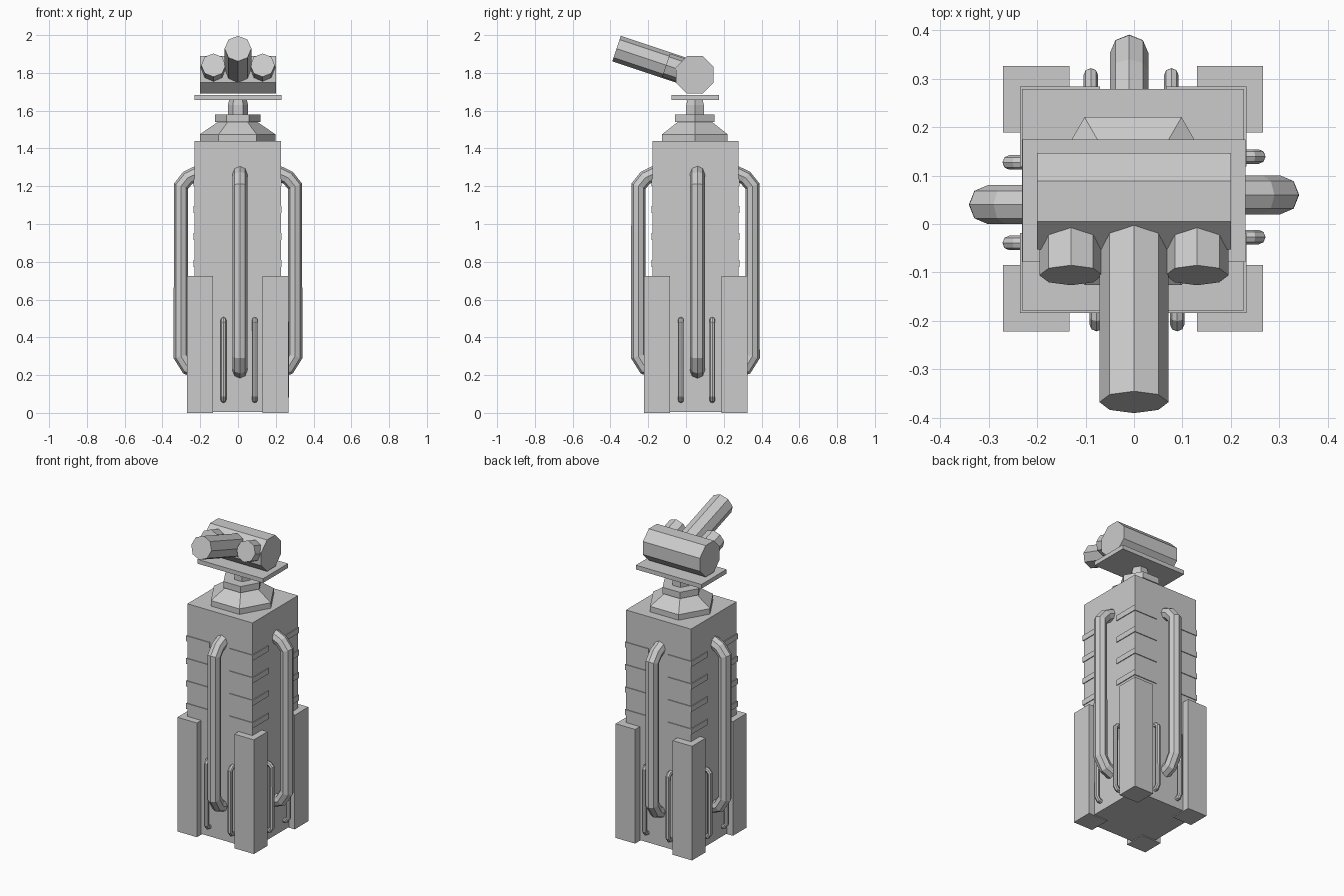
import bpy
from math import radians, pi, cos, sin
from mathutils import Vector, Matrix

if "Cube" in bpy.data.objects:
    bpy.data.objects.remove(bpy.data.objects["Cube"])

CX, CY = -0.002, 0.05            # tower axis


def box(name, center, size):
    bpy.ops.mesh.primitive_cube_add(size=1, location=center)
    o = bpy.context.object
    o.name = name
    o.scale = size
    bpy.ops.object.transform_apply(location=False, rotation=False, scale=True)
    return o


def lathe(name, profile, sides, center):
    """Low-poly stack of (radius, z) rings with capped ends, vertex on +x."""
    verts, faces = [], []
    for r, z in profile:
        for i in range(sides):
            a = 2 * pi * i / sides
            verts.append((r * cos(a), r * sin(a), z))
    for k in range(len(profile) - 1):
        for i in range(sides):
            j = (i + 1) % sides
            faces.append((k * sides + i, k * sides + j,
                          (k + 1) * sides + j, (k + 1) * sides + i))
    faces.append(tuple(reversed(range(sides))))
    top = (len(profile) - 1) * sides
    faces.append(tuple(range(top, top + sides)))
    me = bpy.data.meshes.new(name)
    me.from_pydata(verts, [], faces)
    o = bpy.data.objects.new(name, me)
    o.location = center
    bpy.context.collection.objects.link(o)
    return o


def pipe(name, path, radius, offset, angle):
    """Octagonal pipe; path is (outward, z), turned about the tower axis."""
    cu = bpy.data.curves.new(name, 'CURVE')
    cu.dimensions = '3D'
    cu.bevel_depth = radius
    cu.bevel_resolution = 2
    cu.use_fill_caps = True
    sp = cu.splines.new('POLY')
    sp.points.add(len(path) - 1)
    sp.use_smooth = False
    rot = Matrix.Rotation(angle, 3, 'Z')
    for p, (d, z) in zip(sp.points, path):
        p.co = (*(rot @ Vector((offset, -d, z)) + Vector((0, CY, 0))), 1)
    o = bpy.data.objects.new(name, cu)
    bpy.context.collection.objects.link(o)
    bpy.ops.object.select_all(action='DESELECT')
    o.select_set(True)
    bpy.context.view_layer.objects.active = o
    bpy.ops.object.convert(target='MESH')


# Tower body
box("tower_body", (CX, CY, 0.7225), (0.457, 0.457, 1.435))

# Corner feet and thin corner bands above them
for sx in (-1, 1):
    for sy in (-1, 1):
        box("corner_foot", (CX + sx * 0.2, CY + 0.002 + sy * 0.205, 0.3625),
            (0.137, 0.137, 0.725))
        for k in range(4):
            box("corner_band", (CX + sx * 0.151, CY + sy * 0.151, 1.22 - k * 0.143),
                (0.165, 0.165, 0.035))

# Large and small pipes on each of the four sides
big = [(0.2, 1.275), (0.265, 1.245), (0.302, 1.2),
       (0.302, 0.3), (0.265, 0.24), (0.2, 0.215)]
small = [(0.21, 0.495), (0.243, 0.49), (0.257, 0.475),
         (0.257, 0.09), (0.243, 0.07), (0.21, 0.065)]
for k in range(4):
    a = k * pi / 2
    pipe("large_pipe", big, 0.04, 0.01, a)
    for s in (-1, 1):
        pipe("small_pipe", small, 0.015, 0.006 + s * 0.083, a)

# Hexagonal turret base and pivot
lathe("turret_base", [(0.2, 1.43), (0.2, 1.475), (0.105, 1.54), (0.12, 1.54),
                      (0.12, 1.58)], 6, (CX, CY - 0.003, 0))
lathe("pivot", [(0.054, 1.57), (0.054, 1.63), (0.043, 1.67)], 6, (0, CY - 0.002, 0))

# Turret plate
box("turret_plate", (0, 0.048, 1.67), (0.46, 0.252, 0.027))

# Turret drum lying along x, flat side up
hub = Vector((0, 0.047, 1.79))
drum = lathe("turret_drum", [(0.108, -0.2), (0.108, 0.2)], 8, hub)
drum.rotation_euler = (Matrix.Rotation(pi / 2, 3, 'Y') @
                       Matrix.Rotation(pi / 8, 3, 'Z')).to_euler()

# Raised main barrel and two short side barrels
for name, x, r, length in (("main_barrel", 0, 0.071, 0.437),
                           ("side_barrel", -0.13, 0.065, 0.161),
                           ("side_barrel", 0.13, 0.065, 0.161)):
    b = lathe(name, [(r, 0), (r, length)], 8, hub + Vector((x, 0, 0)))
    b.rotation_euler = (radians(90 - 18.5), 0, 0)
